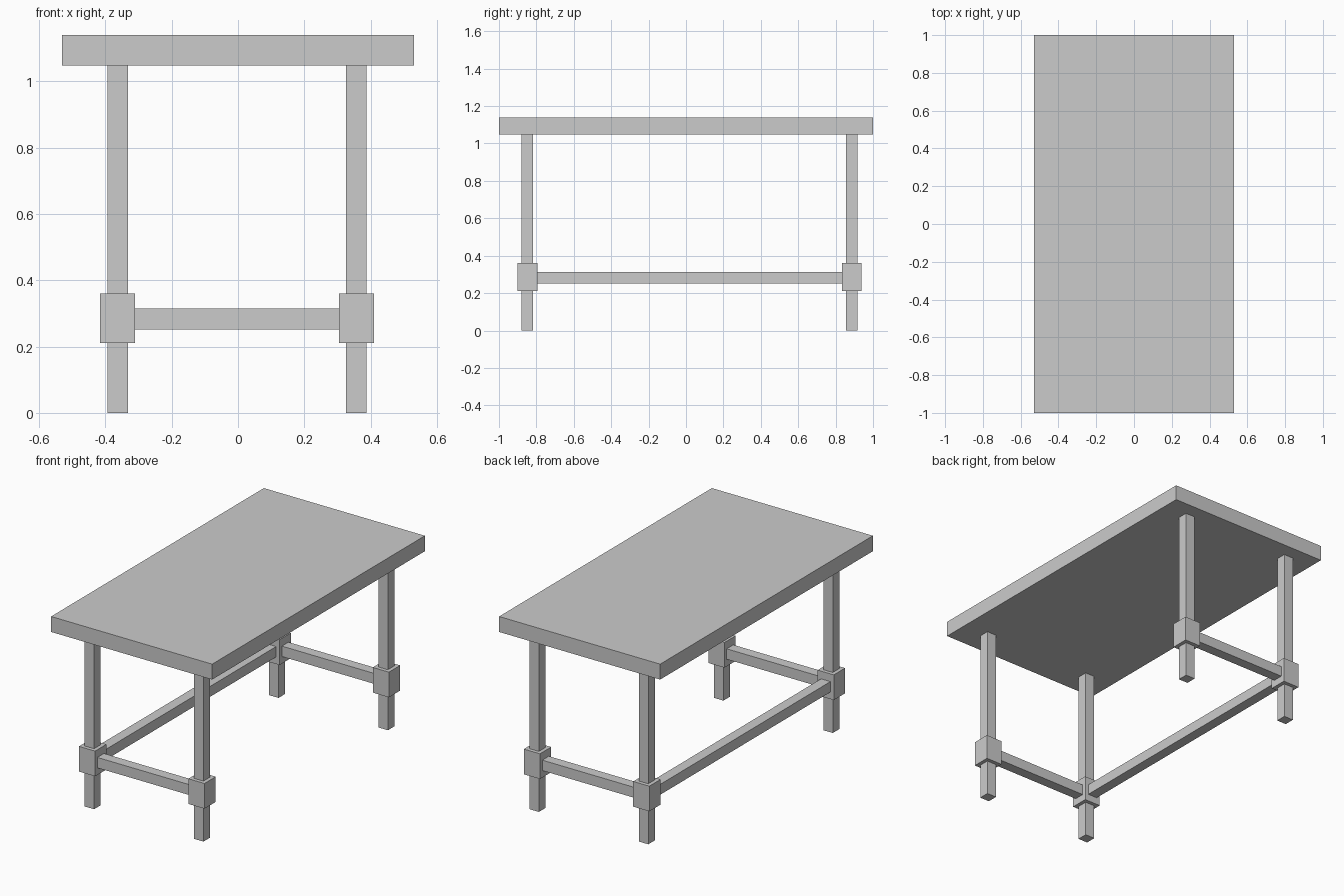
import bpy

if "Cube" in bpy.data.objects:
    bpy.data.objects.remove(bpy.data.objects["Cube"])

def box(name, x, y, z):
    """Box from (min, max) ranges on each axis."""
    r = (x, y, z)
    bpy.ops.mesh.primitive_cube_add(size=1, location=[(a + b) / 2 for a, b in r])
    ob = bpy.context.object
    ob.name = name
    ob.scale = [b - a for a, b in r]
    bpy.ops.object.transform_apply(location=False, rotation=False, scale=True)
    return ob

def span(c, half):
    return (c - half, c + half)

LEG, JOINT = 0.031, 0.053
LEFT, RIGHT = -0.363, 0.357
FRONT, BACK = -0.848, 0.886
RAIL_Z = (0.252, 0.314)

# Table top
box("table_top", (-0.53, 0.53), (-1, 1), (1.048, 1.14))

# Legs with square joint blocks
for side, x in (("left", LEFT), ("right", RIGHT)):
    for end, y in (("front", FRONT), ("back", BACK)):
        box(f"{end}_{side}_leg", span(x, LEG), span(y, LEG), (0, 1.048))
        box(f"{end}_{side}_joint_block", span(x, JOINT), span(y, JOINT), (0.21, 0.36))

# Short stretchers at both ends
for end, y in (("front", FRONT), ("back", BACK)):
    box(f"{end}_stretcher", (LEFT + LEG, RIGHT - LEG), span(y, LEG), RAIL_Z)

# Long stretcher on the left side only
box("left_stretcher", span(LEFT, LEG), (FRONT + LEG, BACK - LEG), RAIL_Z)
